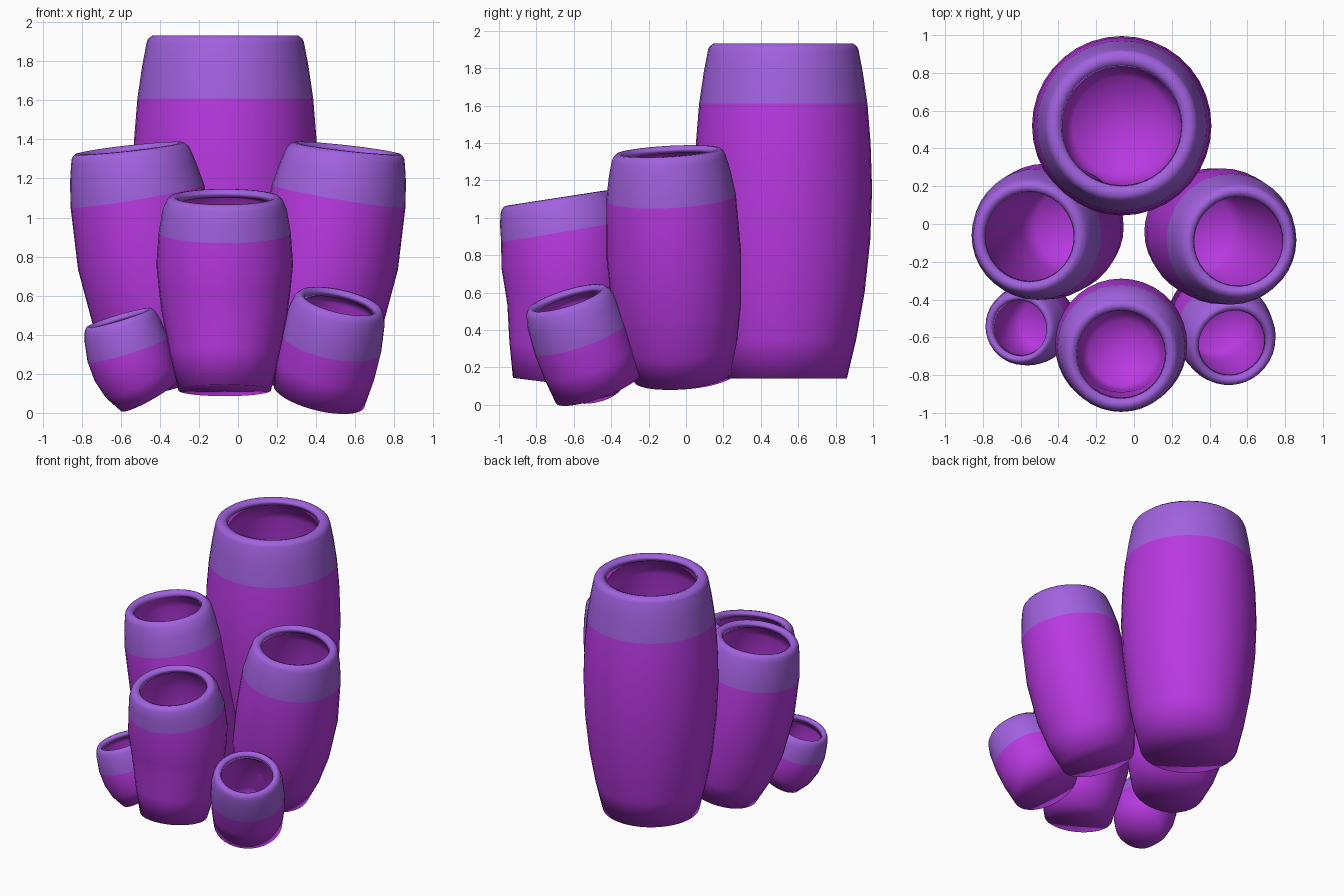
import bpy, bmesh, math
from mathutils import Vector

if "Cube" in bpy.data.objects:
    bpy.data.objects.remove(bpy.data.objects["Cube"])

SEG = 36


def material(name, rgb):
    m = bpy.data.materials.new(name)
    m.diffuse_color = (*rgb, 1)
    m.use_nodes = True
    m.node_tree.nodes["Principled BSDF"].inputs["Base Color"].default_value = m.diffuse_color
    return m


magenta = material("magenta_body", (0.48, 0.04, 0.75))
violet = material("violet_rim", (0.36, 0.12, 0.74))


def tube(name, stations, band, hole):
    """Hollow tube. stations: (x, y, z, radius) from base to rim;
    band: index of the station where the violet rim band starts; hole: mouth radius."""
    cs = [Vector(s[:3]) for s in stations]
    rs = [s[3] for s in stations]
    n = len(cs)
    ts = [(cs[min(i + 1, n - 1)] - cs[max(i - 1, 0)]).normalized() for i in range(n)]
    wall = rs[-1] - hole
    rings = list(zip(cs, rs, ts))
    # rounded lip
    c, t, r = cs[-1], ts[-1], rs[-1]
    rings += [(c + t * 0.016, r - wall * 0.25, t), (c + t * 0.018, r - wall * 0.55, t),
              (c + t * 0.008, hole + wall * 0.12, t), (c - t * 0.02, hole, t)]
    lip_end = len(rings) - 1
    # inner wall follows the outer wall down to a closed floor
    for i in range(n - 2, -1, -1):
        lift = ts[i] * (0.06 if i == 0 else 0)
        rings.append((cs[i] + lift, rs[i] - wall, ts[i]))

    bm = bmesh.new()
    loops = []
    for c, r, t in rings:
        u = (Vector((1, 0, 0)) - t * t.x).normalized()
        v = t.cross(u)
        loops.append([bm.verts.new(c + (u * math.cos(a) + v * math.sin(a)) * r)
                      for a in (2 * math.pi * k / SEG for k in range(SEG))])
    for i in range(len(loops) - 1):
        for k in range(SEG):
            j = (k + 1) % SEG
            f = bm.faces.new((loops[i][k], loops[i][j], loops[i + 1][j], loops[i + 1][k]))
            f.material_index = 1 if band <= i < lip_end else 0
    # base cap and inner floor
    for loop, (c, r, t), flip in ((loops[0], rings[0], True), (loops[-1], rings[-1], False)):
        mid = bm.verts.new(c)
        for k in range(SEG):
            a, b = loop[k], loop[(k + 1) % SEG]
            bm.faces.new((b, a, mid) if flip else (a, b, mid))
    bmesh.ops.recalc_face_normals(bm, faces=bm.faces)
    for f in bm.faces:
        f.smooth = True
    me = bpy.data.meshes.new(name)
    bm.to_mesh(me)
    bm.free()
    me.materials.append(magenta)
    me.materials.append(violet)
    ob = bpy.data.objects.new(name, me)
    bpy.context.collection.objects.link(ob)
    return ob


# tall back tube
tube("tall_back_tube", [(-0.065, 0.52, z, r) for z, r in (
    (0.14, 0.34), (0.35, 0.39), (0.6, 0.435), (0.88, 0.465), (1.15, 0.475),
    (1.4, 0.467), (1.61, 0.45), (1.78, 0.425), (1.9, 0.402), (1.915, 0.395))], 6, 0.315)

# leaning side tubes, mirrored
side = [(0.31, -0.02, 0.15, 0.26), (0.355, -0.035, 0.32, 0.31), (0.405, -0.05, 0.52, 0.345),
        (0.465, -0.065, 0.8, 0.36), (0.515, -0.08, 1.11, 0.347),
        (0.54, -0.088, 1.24, 0.325), (0.553, -0.092, 1.32, 0.305), (0.555, -0.093, 1.338, 0.297)]
tube("right_side_tube", side, 4, 0.235)
tube("left_side_tube", [(-x, y + 0.025, z, r) for x, y, z, r in side], 4, 0.235)

# front tube, slightly bowed
tube("front_tube", [(-0.068, y, z, r) for y, z, r in (
    (-0.69, 0.115, 0.237), (-0.667, 0.3, 0.28), (-0.637, 0.5, 0.32), (-0.632, 0.62, 0.336),
    (-0.638, 0.76, 0.35), (-0.655, 0.925, 0.338), (-0.685, 1.04, 0.318),
    (-0.69, 1.075, 0.303), (-0.692, 1.088, 0.297))], 5, 0.232)

# small tubes at the front
tube("small_right_tube", [
    (0.415, -0.47, 0.09, 0.24), (0.45, -0.52, 0.23, 0.255), (0.478, -0.565, 0.36, 0.26),
    (0.505, -0.61, 0.49, 0.25), (0.517, -0.628, 0.54, 0.237), (0.52, -0.632, 0.553, 0.23)], 2, 0.178)
tube("small_left_tube", [
    (-0.455, -0.50, 0.09, 0.165), (-0.50, -0.515, 0.17, 0.2), (-0.535, -0.525, 0.245, 0.215),
    (-0.565, -0.535, 0.325, 0.215), (-0.59, -0.545, 0.42, 0.203),
    (-0.602, -0.55, 0.46, 0.192), (-0.605, -0.551, 0.47, 0.187)], 3, 0.145)
